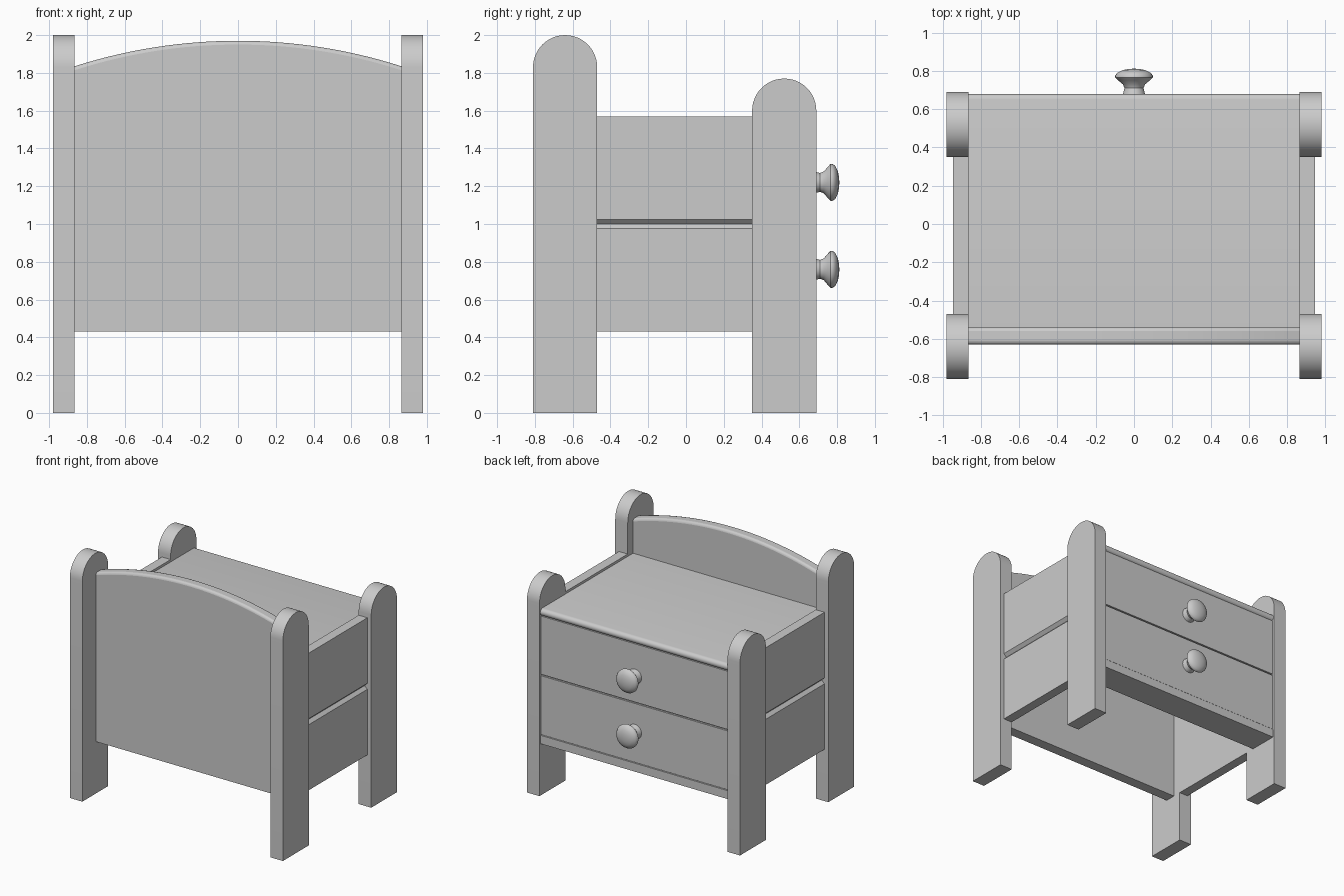
import bpy, bmesh, math
from mathutils import Vector

cube = bpy.data.objects.get("Cube")
if cube:
    bpy.data.objects.remove(cube, do_unlink=True)

GREY = (0.6, 0.6, 0.6, 1)
mat = bpy.data.materials.new("plain_grey")
mat.use_nodes = True
mat.diffuse_color = GREY
mat.node_tree.nodes["Principled BSDF"].inputs["Base Color"].default_value = GREY


def finish(name, bm, smooth=False):
    bmesh.ops.recalc_face_normals(bm, faces=bm.faces)
    mesh = bpy.data.meshes.new(name)
    bm.to_mesh(mesh)
    bm.free()
    mesh.materials.append(mat)
    obj = bpy.data.objects.new(name, mesh)
    bpy.context.collection.objects.link(obj)
    if smooth:
        bpy.ops.object.select_all(action="DESELECT")
        obj.select_set(True)
        bpy.context.view_layer.objects.active = obj
        bpy.ops.object.shade_smooth_by_angle(angle=math.radians(35))
    return obj


def extrude(name, points, offset, smooth=False):
    """Solid made by pushing a flat outline along an offset."""
    bm = bmesh.new()
    face = bm.faces.new([bm.verts.new(p) for p in points])
    new = bmesh.ops.extrude_face_region(bm, geom=[face])["geom"]
    verts = [v for v in new if isinstance(v, bmesh.types.BMVert)]
    bmesh.ops.translate(bm, verts=verts, vec=Vector(offset))
    return finish(name, bm, smooth)


def box(name, x, y, z):
    outline = [(x[0], y[0], z[0]), (x[1], y[0], z[0]), (x[1], y[1], z[0]), (x[0], y[1], z[0])]
    return extrude(name, outline, (0, 0, z[1] - z[0]))


LEG_IN, LEG_OUT, SIDE_OUT = 0.865, 0.98, 0.945
BOTTOM, SPLIT, TOP = 0.43, 1.0, 1.57

# Round-topped legs
def leg(name, side, y0, y1, height):
    r, mid = (y1 - y0) / 2, (y0 + y1) / 2
    pts = [(side * LEG_IN, y0, 0), (side * LEG_IN, y1, 0)]
    for i in range(25):
        a = math.pi * i / 24
        pts.append((side * LEG_IN, mid + r * math.cos(a), height - r + r * math.sin(a)))
    extrude(name, pts, (side * (LEG_OUT - LEG_IN), 0, 0), True)


# Side boards with chamfered meeting edges
def side_board(name, side, z_outer, z_seam):
    step = 0.025 if z_outer > z_seam else -0.025
    xi, xo = side * LEG_IN, side * SIDE_OUT
    pts = [(xi, -0.47, z_outer), (xo, -0.47, z_outer), (xo, -0.47, z_seam + step),
           (xo - side * 0.025, -0.47, z_seam), (xi, -0.47, z_seam)]
    extrude(name, pts, (0, 0.82, 0))


for side, label in ((1, "left"), (-1, "right")):
    leg(f"{label}_tall_leg", side, -0.81, -0.47, 2.0)
    leg(f"{label}_short_leg", side, 0.35, 0.69, 1.77)
    side_board(f"{label}_lower_side", side, BOTTOM, SPLIT)
    side_board(f"{label}_upper_side", side, TOP, SPLIT)

# Arched end board with a softened top edge
half, rise = LEG_IN, 0.135
radius = (half ** 2 + rise ** 2) / (2 * rise)
pts = [(-half, -0.63, BOTTOM), (half, -0.63, BOTTOM)]
for i in range(33):
    x = half - 2 * half * i / 32
    pts.append((x, -0.63, 1.97 - radius + math.sqrt(radius ** 2 - x ** 2)))
board = extrude("arched_board", pts, (0, 0.09, 0), True)
bm = bmesh.new()
bm.from_mesh(board.data)
rim = [e for e in bm.edges if min(v.co.z for v in e.verts) > 1.8
       and abs(e.verts[0].co.y - e.verts[1].co.y) < 0.01]
bmesh.ops.bevel(bm, geom=rim, offset=0.02, segments=3, profile=0.5, affect="EDGES")
bm.to_mesh(board.data)
bm.free()

# Top board with a rounded nosing
low, high, nose = TOP - 0.08, TOP - 0.02, 0.03
pts = [(-half, -0.54, low), (-half, -0.54, high)]
for i in range(9):
    a = math.pi / 2 - math.pi * i / 8
    pts.append((-half, 0.65 + nose * math.cos(a), (low + high) / 2 + nose * math.sin(a)))
extrude("top_board", pts, (2 * half, 0, 0), True)

# Drawer fronts and the rail under them
box("lower_drawer_front", (-half, half), (0.59, 0.67), (0.505, SPLIT - 0.006))
box("upper_drawer_front", (-half, half), (0.59, 0.67), (SPLIT + 0.006, low))
box("drawer_seam", (-half, half), (0.59, 0.655), (SPLIT - 0.006, SPLIT + 0.006))
box("bottom_rail", (-half, half), (0.43, 0.675), (BOTTOM, 0.5))

# Turned knobs
KNOB = [(0.062, 0.665), (0.055, 0.69), (0.05, 0.71), (0.058, 0.73), (0.082, 0.75),
        (0.098, 0.765), (0.098, 0.775), (0.088, 0.79), (0.06, 0.804), (0.03, 0.81), (0, 0.812)]
for label, z in (("lower", 0.76), ("upper", 1.22)):
    bm = bmesh.new()
    ring = [bm.verts.new((r, y, z)) for r, y in KNOB]
    edges = [bm.edges.new(pair) for pair in zip(ring, ring[1:])]
    bmesh.ops.spin(bm, geom=ring + edges, cent=(0, 0, z), axis=(0, 1, 0),
                   angle=2 * math.pi, steps=32)
    bmesh.ops.remove_doubles(bm, verts=bm.verts, dist=0.0005)
    finish(f"{label}_knob", bm, True)
